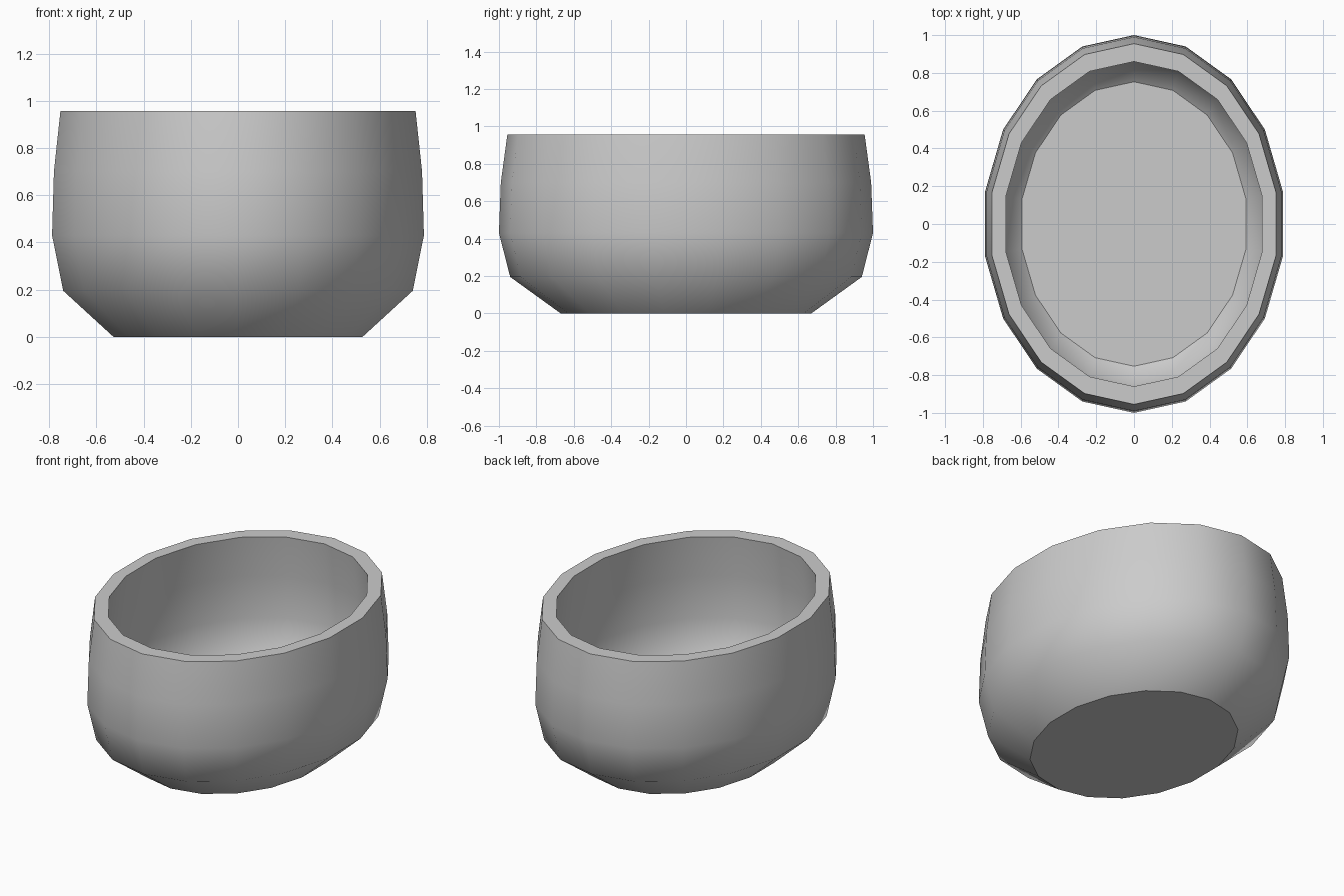
import bpy
import bmesh
from math import sin, cos, tau

default_cube = bpy.data.objects.get("Cube")
if default_cube:
    bpy.data.objects.remove(default_cube, do_unlink=True)

SIDES = 18
WIDTH_RATIO = 0.8

# Half-section as (radius, height): base, outer wall, rim, inner wall, floor
OUTER = [(0.67, 0.0), (0.94, 0.195), (1.0, 0.43), (0.99, 0.7), (0.955, 0.957)]
INNER = [(0.86, 0.957), (0.89, 0.7), (0.9, 0.43), (0.85, 0.2), (0.753, 0.125)]


def add_ring(bm, radius, height):
    """Oval ring with one corner on the front-back axis."""
    ring = []
    for i in range(SIDES):
        a = tau * i / SIDES + tau / 4
        ring.append(bm.verts.new((radius * WIDTH_RATIO * cos(a), radius * sin(a), height)))
    return ring


def bridge(bm, low, high, smooth):
    for i in range(SIDES):
        j = (i + 1) % SIDES
        bm.faces.new((low[i], low[j], high[j], high[i])).smooth = smooth


gray = bpy.data.materials.new("gray")
gray.use_nodes = True
gray.diffuse_color = (0.6, 0.6, 0.6, 1)
gray.node_tree.nodes["Principled BSDF"].inputs["Base Color"].default_value = gray.diffuse_color

# Oval bowl: smooth walls, flat rim, floor and base
bm = bmesh.new()
rings = [add_ring(bm, r, z) for r, z in OUTER + INNER]
rim = len(OUTER) - 1
for k in range(len(rings) - 1):
    bridge(bm, rings[k], rings[k + 1], smooth=(k != rim))
bm.faces.new(list(reversed(rings[0])))
bm.faces.new(rings[-1])
bmesh.ops.recalc_face_normals(bm, faces=bm.faces[:])

# Crisp edges where a flat face meets a smooth wall
for edge in bm.edges:
    edge.smooth = all(face.smooth for face in edge.link_faces)

mesh = bpy.data.meshes.new("oval_bowl")
bm.to_mesh(mesh)
bm.free()
mesh.materials.append(gray)
bowl = bpy.data.objects.new("oval_bowl", mesh)
bpy.context.collection.objects.link(bowl)
